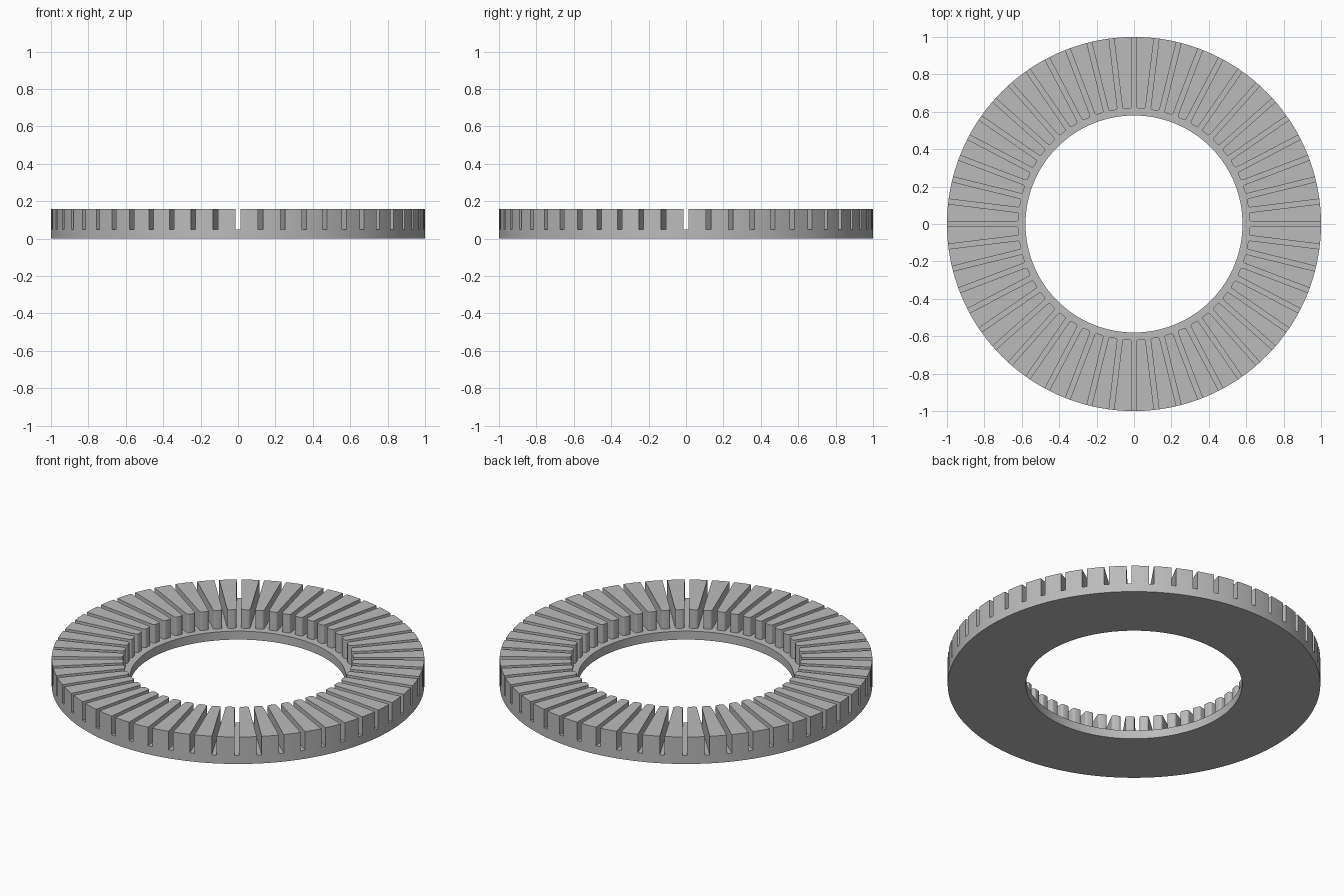
import bpy, bmesh, math

cube = bpy.data.objects.get("Cube")
if cube:
    bpy.data.objects.remove(cube, do_unlink=True)

TEETH = 52
OUTER, INNER, TOOTH_INNER = 1.0, 0.58, 0.617
FLOOR, TOP = 0.05, 0.16
HALF_SLOT, FILLET = 0.0132, 0.013
half = math.pi / TEETH


def arc(radius, start, end, steps, cu=0.0, cv=0.0):
    """Points (along, across) on an arc in one tooth's own frame."""
    angles = [start + (end - start) * i / steps for i in range(steps + 1)]
    return [(cu + radius * math.cos(a), cv + radius * math.sin(a)) for a in angles]


# Outline of one tooth: outer arc, then the rounded inner corners
edge = half - math.asin(HALF_SLOT / OUTER)
rim = arc(OUTER, -edge, edge, 6)
cu = TOOTH_INNER + FILLET
cv = cu * math.tan(half) - (HALF_SLOT + FILLET) / math.cos(half)
corner = arc(FILLET, math.pi / 2 + half, math.pi, 4, cu, cv)
nose = corner + [(u, -v) for u, v in reversed(corner)]
outline = rim + nose

# Boundaries of the sector of ring below that tooth
bore = arc(INNER, -half, half, 8)
wall = arc(OUTER, -half, -half, 1)[:1] + rim + arc(OUTER, half, half, 1)[:1]

bm = bmesh.new()


def add_sector(turn):
    c, s = math.cos(turn), math.sin(turn)

    def face(points):
        bm.faces.new([bm.verts.new((u * c - v * s, u * s + v * c, z))
                      for (u, v), z in points])

    def flat(points, z):
        face([(p, z) for p in points])

    def strip(points, low, high):
        for a, b in zip(points, points[1:]):
            face([(a, low), (b, low), (b, high), (a, high)])

    flat(outline, TOP)
    strip(outline + outline[:1], FLOOR, TOP)
    flat(bore + [wall[-1], rim[-1]] + nose + [rim[0], wall[0]], FLOOR)
    strip(wall, 0, FLOOR)
    strip(bore, 0, FLOOR)
    flat(bore + wall[::-1], 0)


for i in range(TEETH):
    add_sector((2 * i + 1) * half)

bmesh.ops.remove_doubles(bm, verts=bm.verts, dist=1e-5)
bmesh.ops.recalc_face_normals(bm, faces=bm.faces)

mesh = bpy.data.meshes.new("slotted_ring")
bm.to_mesh(mesh)
bm.free()
ring = bpy.data.objects.new("slotted_ring", mesh)
bpy.context.collection.objects.link(ring)

# Plain grey material
grey = bpy.data.materials.new("plain_grey")
grey.use_nodes = True
color = (0.5, 0.5, 0.5, 1)
grey.diffuse_color = color
grey.node_tree.nodes["Principled BSDF"].inputs["Base Color"].default_value = color
mesh.materials.append(grey)

# Smooth round walls, sharp tooth edges
bpy.ops.object.select_all(action='DESELECT')
ring.select_set(True)
bpy.context.view_layer.objects.active = ring
bpy.ops.object.shade_smooth_by_angle(angle=math.radians(30))
